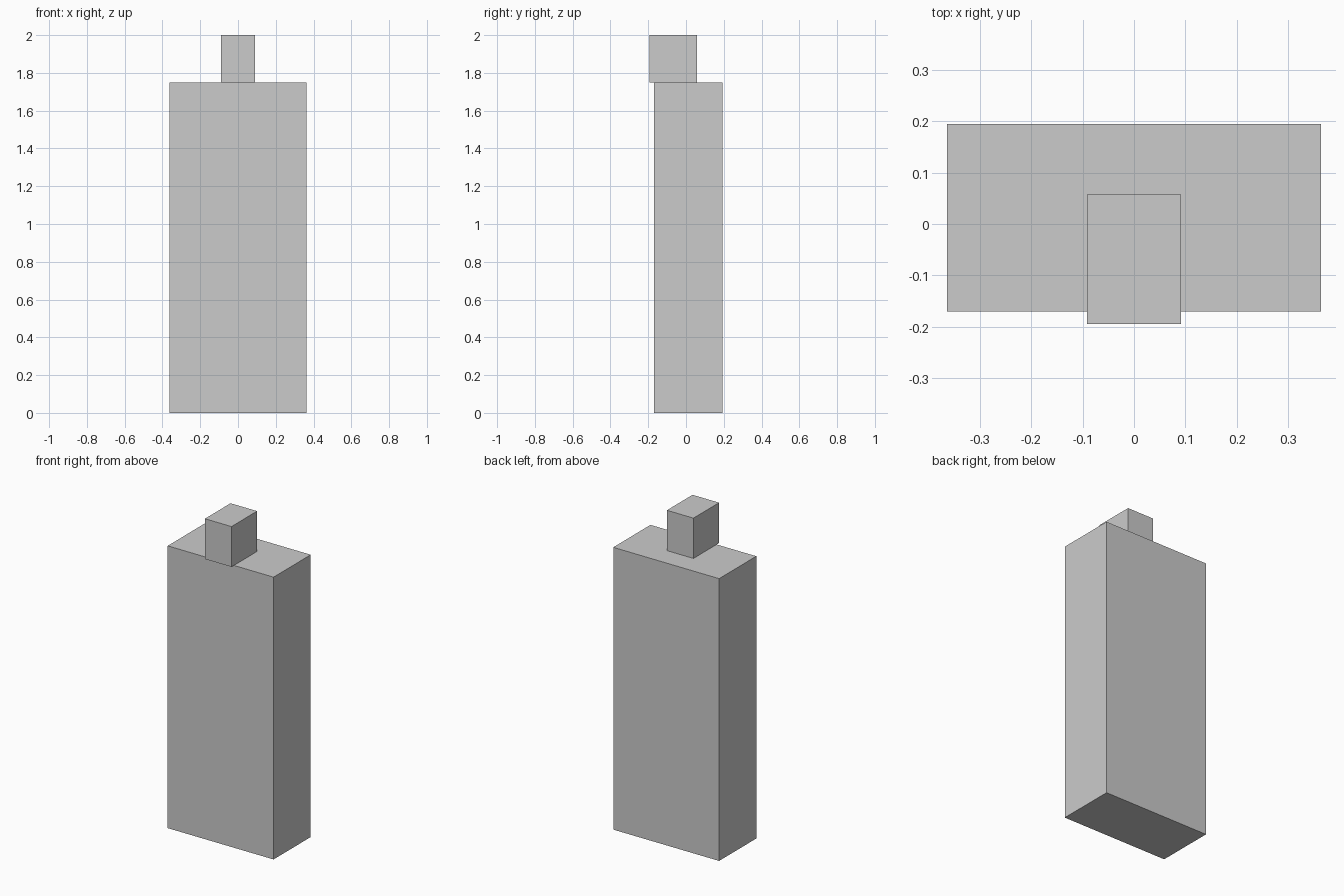
import bpy

if "Cube" in bpy.data.objects:
    bpy.data.objects.remove(bpy.data.objects["Cube"])


def box(name, x, y, z):
    """Add a box spanning the given (min, max) ranges."""
    spans = (x, y, z)
    bpy.ops.mesh.primitive_cube_add(size=1, location=[(a + b) / 2 for a, b in spans])
    obj = bpy.context.object
    obj.name = name
    obj.scale = [b - a for a, b in spans]
    bpy.ops.object.transform_apply(location=False, rotation=False, scale=True)
    return obj


# Tall main block
box("body", (-0.363, 0.363), (-0.17, 0.194), (0, 1.75))

# Small block on top, overhanging the front
box("head", (-0.091, 0.091), (-0.194, 0.057), (1.75, 2.0))
